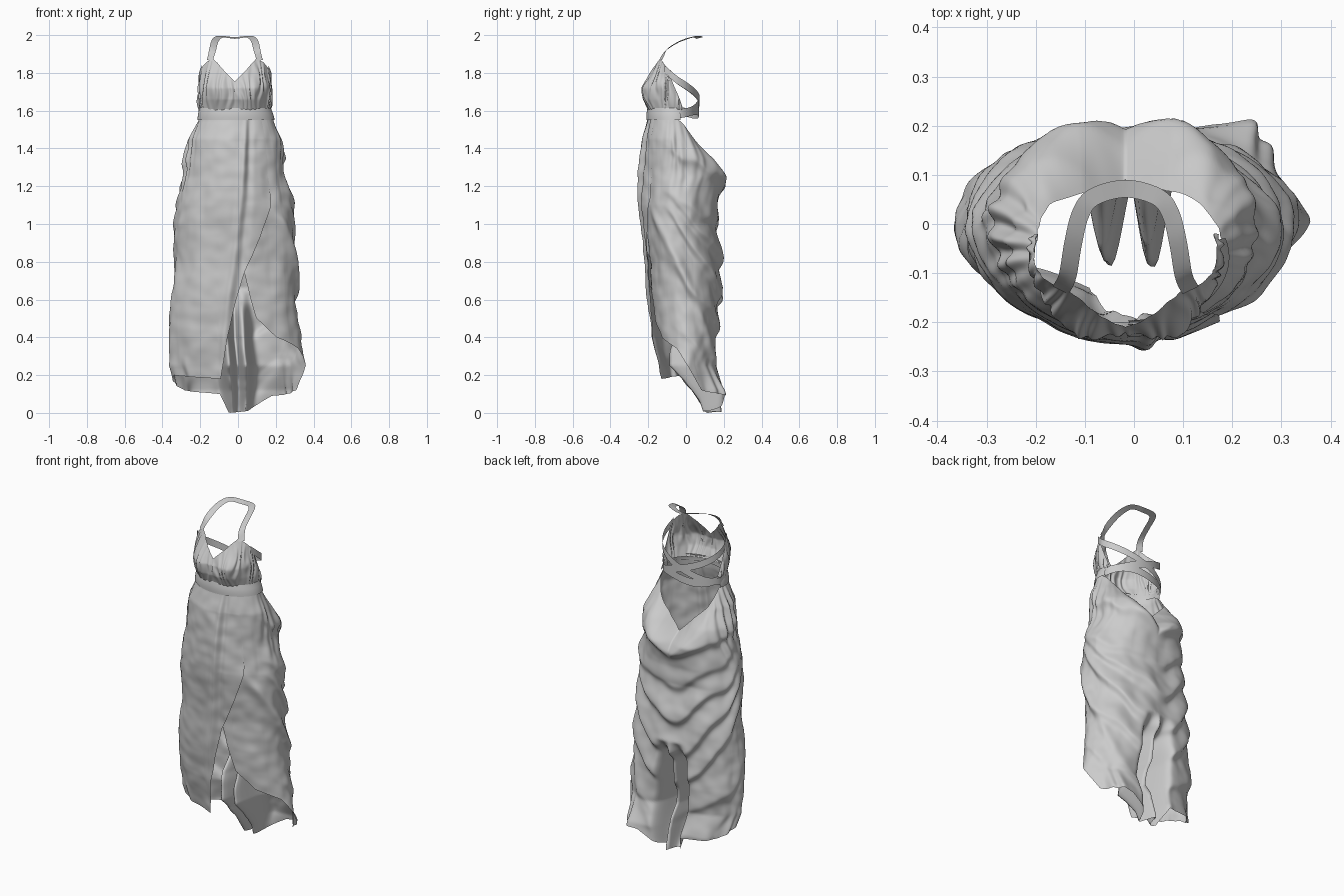
import bpy
from math import sin, cos, pi, exp, sqrt
from mathutils import Vector, noise

if "Cube" in bpy.data.objects:
    bpy.data.objects.remove(bpy.data.objects["Cube"])


def interp(table, t):
    # piecewise-linear lookup; rows are (key, value, ...)
    if t <= table[0][0]:
        return table[0][1:]
    for p, q in zip(table, table[1:]):
        if t <= q[0]:
            k = (t - p[0]) / (q[0] - p[0])
            return [m + (n - m) * k for m, n in zip(p[1:], q[1:])]
    return table[-1][1:]


def bump(t, centre, width):
    return exp(-((t - centre) / width) ** 2)


def clamp(t):
    return max(0.0, min(1.0, t))


def sheet(name, nu, nv, f):
    # cloth sheet from a function of (u, v) in 0..1
    verts = [f(i / nu, j / nv) for i in range(nu + 1) for j in range(nv + 1)]
    s = nv + 1
    faces = [(i * s + j, i * s + j + 1, (i + 1) * s + j + 1, (i + 1) * s + j)
             for i in range(nu) for j in range(nv)]
    me = bpy.data.meshes.new(name)
    me.from_pydata(verts, [], faces)
    for p in me.polygons:
        p.use_smooth = True
    ob = bpy.data.objects.new(name, me)
    bpy.context.collection.objects.link(ob)
    return ob


# ---- skirt: z -> left x, right x, front y, back y
BODY = [(0, -.30, .30, -.08, .21), (.12, -.33, .335, -.11, .21),
        (.25, -.365, .36, -.13, .16), (.4, -.37, .335, -.165, .18),
        (.6, -.36, .315, -.19, .185), (.8, -.335, .30, -.20, .18),
        (1.0, -.325, .285, -.225, .155), (1.1, -.31, .275, -.24, .17),
        (1.25, -.285, .25, -.243, .21), (1.35, -.28, .24, -.238, .185),
        (1.45, -.265, .225, -.23, .13), (1.55, -.21, .19, -.205, .07),
        (1.61, -.20, .17, -.20, .06)]
# angle -> hem height; 0 is front, pi is back, past 2*pi is the overlapping panel
HEM = [(0, .9), (.17, .74), (.35, .5), (.68, .4), (1.2, .34), (1.55, .24),
       (1.8, .12), (2.6, .09), (2.95, .01), (3.3, 0), (3.45, .1), (4.3, .12),
       (4.71, .16), (5.0, .2), (6.03, .18), (6.28, .55), (6.45, .75),
       (6.98, 1.1), (7.02, 1.15)]
# angle from the back -> height of the cowl rim
RIM = [(0, 1.29), (.35, 1.38), (.8, 1.47), (1.2, 1.54), (1.6, 1.575), (2, 1.58)]
# draped swags across the back: height at centre, rise to right, rise to left, amount
SWAGS = [(1.2, .12, .10, .028), (.98, .10, .17, .022), (.80, .20, .22, .03),
         (.58, .27, .30, .03), (.40, .22, .32, .024), (.2, .15, .2, .015)]


def ring(a, z, out=0.0):
    xl, xr, yf, yb = interp(BODY, z)
    w, d = (xr - xl) / 2, (yb - yf) / 2
    return Vector(((xl + xr) / 2 + (w + out) * sin(a),
                   (yf + yb) / 2 - (d + out) * cos(a), z))


def folds(a, z):
    s = (a % (2 * pi)) - pi
    b = abs(s)
    n = noise.noise(Vector((2 * sin(a), 2 * cos(a), z * 2.5)))
    fine = noise.noise(Vector((4 * sin(a), 4 * cos(a), z * 16)))
    back = clamp((2.1 - b) / .8)
    d = 0
    for z0, right, left, amt in SWAGS:
        h = z - z0 - (right if s < 0 else left) * (sqrt(b * b + .02) - .14) - .05 * n
        # soft above the crest, sharp below it
        d += amt * back * bump(h, 0, .09 if h > 0 else .035)
    d -= .012 * back
    # gathers at the hips, strongest on the left
    d += (.012 if s > 0 else .005) * bump(b, 1.5, .45) * bump(z, 1.38, .16) \
        * sin(26 * (b + .9 * z) + 4 * n)
    # seam ridge down the front and crease beside it
    side = (a + pi) % (2 * pi) - pi
    line = .28 - (1.6 - z) * .36
    d += .010 * bump(side, line, .06) - .010 * bump(side, line + .13, .07)
    # fold running down to the side from the top of the slit
    if z < 1.15:
        d += .014 * bump(side, .75 + (1.1 - z) * 2.2, .14) * clamp((1.15 - z) * 8)
    # rippling hem with a corner pulled out at the back right
    low = clamp(1 - z / .3)
    d += .014 * low * sin(13 * a + 4 * n) + .07 * low * bump(a, 2.42, .3)
    return d + .012 * n + .005 * fine


def skirt_point(u, v):
    a = 7.02 * u
    b = abs((a % (2 * pi)) - pi)
    top, = interp(RIM, b)
    hem, = interp(HEM, a)
    z = top + (hem - top) * v
    out = folds(a, z) * clamp(.15 + (1.6 - z) * 5)
    # front panel lies over the tucked-in right panel
    low = clamp((1.25 - z) * 5)
    out += .010 * clamp((a - 5.7) / .5) * low
    out -= .006 * clamp((.95 - a) / .3)
    p = ring(a, z, out)
    # cowl rim dips inwards at the centre back
    p.y -= .10 * bump(b, 0, .75) * clamp(1 - (top - z) / .13) ** 1.3
    # deep double pleat at the lower back
    deep = .24 * clamp((.66 - z) / .25) * clamp(.4 + z * 2.4)
    p.y -= deep * max(bump(a, 3.27, .11), bump(a, 3.02, .10))
    return p


sheet("skirt", 340, 130, skirt_point)


# ---- waistband
def band_point(u, v):
    a = -1.85 + 3.7 * u
    z = 1.55 + .065 * v
    return ring(a, z, .004 + .003 * sin(pi * v))


sheet("waistband", 60, 5, band_point)

# ---- gathered bodice with two cups
CX, CY = -.017, -.06
DEPTH = [(1.6, .14), (1.66, .16), (1.72, .163), (1.8, .13), (1.9, .085)]
NECK = [(0, 1.755), (.25, 1.80), (.5, 1.85), (.66, 1.875), (.9, 1.86),
        (1.3, 1.82), (1.5, 1.75), (1.85, 1.62)]


def bodice_point(u, v):
    a = -1.85 + 3.7 * u
    top, = interp(NECK, abs(a))
    z = 1.6 + (top - 1.6) * v
    d, = interp(DEPTH, z)
    n = noise.noise(Vector((a * 3, z * 7, 1)))
    pleat = .0045 * sin(30 * a + 7 * n + 14 * (z - 1.6) * (1 if a > 0 else -1))
    pleat *= sin(pi * clamp(.08 + v * .85))
    cup = .030 * bump(abs(a), .55, .33) * bump(z, 1.71, .085)
    w = .186 + .012 * sin(pi * v) + pleat
    return Vector((CX + (w + cup * .3) * sin(a), CY - (d + pleat + cup) * cos(a), z))


sheet("bodice", 180, 36, bodice_point)


# ---- ribbons
def ribbon(name, pts, width, wdir=None, n=48):
    pts = [Vector(p) for p in pts]
    ext = [2 * pts[0] - pts[1]] + pts + [2 * pts[-1] - pts[-2]]

    def path(t):
        t = max(0, min(.99999, t)) * (len(pts) - 1)
        i, k = int(t), t - int(t)
        p0, p1, p2, p3 = ext[i:i + 4]
        return .5 * (2 * p1 + (p2 - p0) * k + (2 * p0 - 5 * p1 + 4 * p2 - p3) * k * k
                     + (3 * p1 - p0 - 3 * p2 + p3) * k ** 3)

    def point(u, v):
        tan = path(u + .01) - path(u - .01)
        side = wdir or (tan.cross(Vector((0, 0, 1))).normalized() + Vector((0, 0, -.25)))
        return path(u) + side * (v - .5) * width

    return sheet(name, n, 3, point)


# halter strap around the neck
half = [(.132, -.135, 1.865), (.118, -.105, 1.92), (.107, -.04, 1.963),
        (.092, .02, 1.985), (.065, .055, 1.992)]
ribbon("halter_strap",
       [(CX - x, y, z) for x, y, z in half] + [(CX, .072, 1.985)] +
       [(CX + x, y, z) for x, y, z in reversed(half)], .036)

# straps crossing over the open back
UP = Vector((0, 0, 1))
for side, name in ((1, "back_strap_right"), (-1, "back_strap_left")):
    pts = []
    for k in range(9):
        t = k / 8
        a = side * (1.15 + 3.7 * t)
        z = 1.82 - .23 * min(1, t * 1.25) ** .8
        r = .002 * side
        pts.append((CX + (.193 + r) * sin(a), CY - (.13 + r) * cos(a), z))
    ribbon(name, pts, .042, UP)

# lower tie closing the waist at the back
ribbon("back_tie", [(CX + .188 * sin(a), CY - .128 * cos(a), 1.59 + .01 * sin(3 * a))
                    for a in [1.7 + .36 * i for i in range(9)]], .045, UP)
